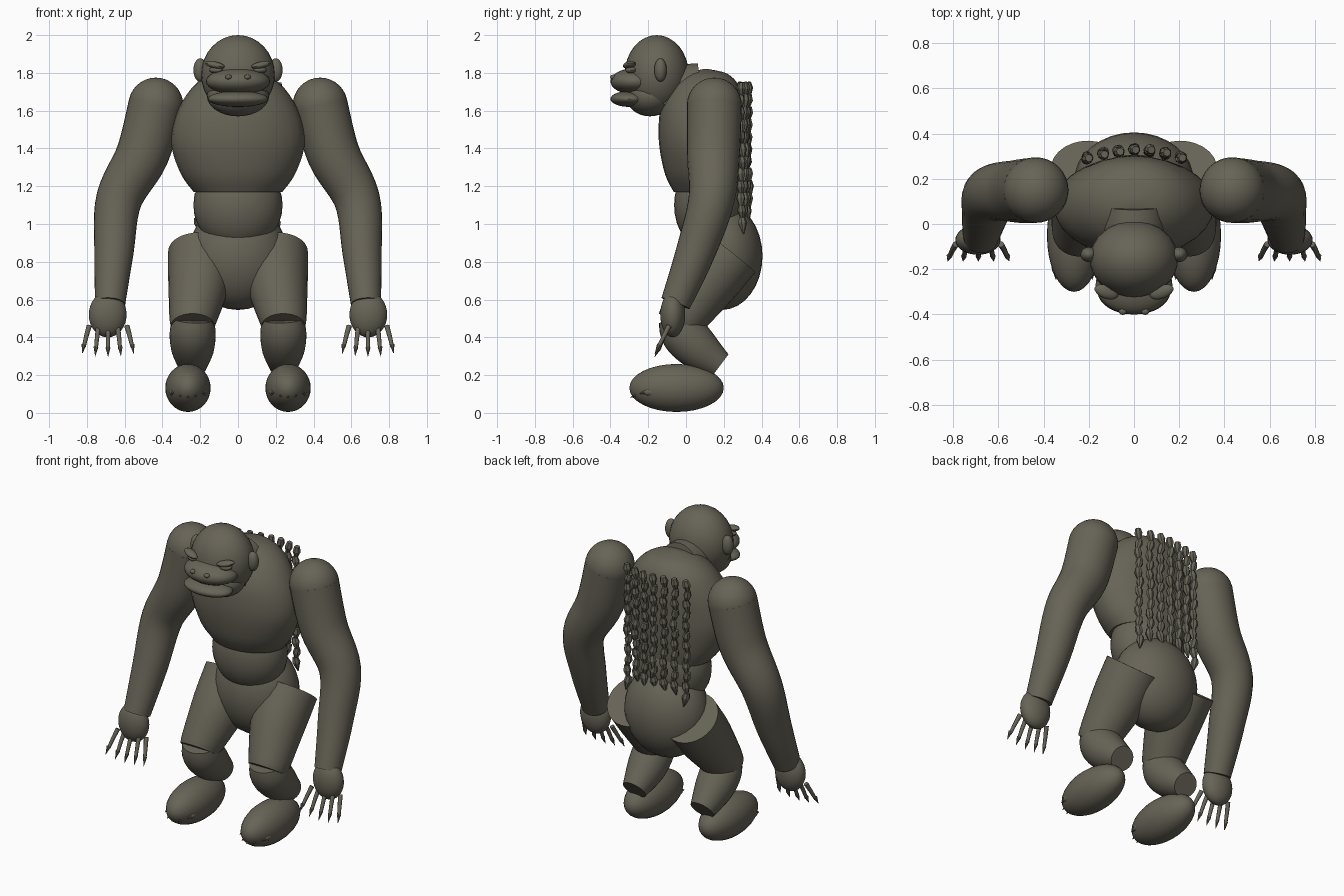
import bpy, bmesh, math, random
from mathutils import Vector, Matrix, Euler

random.seed(4)
if "Cube" in bpy.data.objects:
    bpy.data.objects.remove(bpy.data.objects["Cube"], do_unlink=True)

fur = bpy.data.materials.new("dark_olive_grey")
fur.use_nodes = True
colour = (0.135, 0.125, 0.094, 1)
fur.diffuse_color = colour
bsdf = next(n for n in fur.node_tree.nodes if n.type == "BSDF_PRINCIPLED")
bsdf.inputs["Base Color"].default_value = colour
bsdf.inputs["Roughness"].default_value = 0.8


def finish(name, bm):
    bmesh.ops.recalc_face_normals(bm, faces=bm.faces)
    mesh = bpy.data.meshes.new(name)
    bm.to_mesh(mesh)
    bm.free()
    for p in mesh.polygons:
        p.use_smooth = True
    mesh.set_sharp_from_angle(angle=math.radians(40))
    mesh.materials.append(fur)
    obj = bpy.data.objects.new(name, mesh)
    bpy.context.collection.objects.link(obj)
    return obj


def ellipsoid(name, centre, radii, turn=(0, 0, 0), seg=32):
    bm = bmesh.new()
    m = (Matrix.Translation(centre) @ Euler(turn).to_matrix().to_4x4()
         @ Matrix.Diagonal((*radii, 1)))
    bmesh.ops.create_uvsphere(bm, u_segments=seg, v_segments=seg // 2, radius=1, matrix=m)
    return finish(name, bm)


def smooth_path(points, steps):
    """Catmull-Rom interpolation of tuples of any length."""
    p = [points[0]] + list(points) + [points[-1]]
    out = []
    for i in range(1, len(p) - 2):
        for s in range(steps):
            t = s / steps
            out.append(tuple(
                0.5 * (2 * b + (c - a) * t + (2 * a - 5 * b + 4 * c - d) * t ** 2
                       + (3 * b - a - 3 * c + d) * t ** 3)
                for a, b, c, d in zip(*p[i - 1:i + 3])))
    return out + [tuple(points[-1])]


def skin(name, rings):
    """Bridge rings given as (centre, axis u, axis v) and cap both ends."""
    seg = 28 if len(rings) > 8 else 10
    bm = bmesh.new()
    loops = []
    for c, u, v in rings:
        angles = [2 * math.pi * k / seg for k in range(seg)]
        loops.append([bm.verts.new(c + u * math.cos(a) + v * math.sin(a)) for a in angles])
    for a, b in zip(loops, loops[1:]):
        for k in range(seg):
            n = (k + 1) % seg
            bm.faces.new((a[k], a[n], b[n], b[k]))
    bm.faces.new(loops[0])
    bm.faces.new(loops[-1])
    return finish(name, bm)


def limb(name, points, steps=5):
    """Round tube through (x, y, z, radius) points."""
    path = smooth_path(points, steps)
    rings = []
    for i, (x, y, z, r) in enumerate(path):
        a, b = path[max(i - 1, 0)], path[min(i + 1, len(path) - 1)]
        d = (Vector(b[:3]) - Vector(a[:3])).normalized()
        u = Vector((0, 1, 0)).cross(d) if abs(d.y) < 0.5 else Vector((1, 0, 0))
        u = (u - d * u.dot(d)).normalized()
        if u.x < 0:
            u = -u
        rings.append((Vector((x, y, z)), u * r, d.cross(u) * r))
    return skin(name, rings)


def cone(name, base, tip, r, seg=8, r_tip=0.0):
    a, b = Vector(base), Vector(tip)
    d = b - a
    bm = bmesh.new()
    m = Matrix.Translation((a + b) / 2) @ d.to_track_quat("Z", "Y").to_matrix().to_4x4()
    bmesh.ops.create_cone(bm, cap_ends=True, segments=seg, radius1=r, radius2=r_tip,
                          depth=d.length, matrix=m)
    return finish(name, bm)


# Chest: height, half width, front, back
chest = [(1.17, .235, -.065, .29), (1.26, .30, -.11, .295), (1.4, .35, -.14, .30),
         (1.52, .345, -.145, .30), (1.63, .305, -.13, .30), (1.73, .235, -.08, .28),
         (1.795, .14, 0, .22), (1.82, .02, .09, .12)]
skin("chest", [(Vector((0, (f + b) / 2, z)), Vector((w, 0, 0)), Vector((0, (b - f) / 2, 0)))
               for z, w, f, b in smooth_path(chest, 4)])
ellipsoid("belly", (0, .122, 1.1), (.236, .185, .245))
ellipsoid("pelvis", (0, .19, .83), (.265, .215, .285))
limb("neck", [(0, -.12, 1.64, .13), (0, -.03, 1.70, .14), (0, .08, 1.72, .13)])

# Head and face
ellipsoid("head", (0, -.155, 1.79), (.195, .17, .21))
ellipsoid("jaw", (0, -.19, 1.68), (.165, .13, .11))
ellipsoid("muzzle", (0, -.27, 1.755), (.17, .13, .07))
ellipsoid("lower_lip", (0, -.30, 1.662), (.16, .10, .042))

for s, side in ((1, "left"), (-1, "right")):
    ellipsoid(side + "_ear", (s * .2, -.135, 1.815), (.036, .033, .062))
    ellipsoid(side + "_brow", (s * .122, -.30, 1.842), (.056, .03, .018),
              (0, s * -.2, s * .35), 16)
    ellipsoid(side + "_eye", (s * .115, -.29, 1.815), (.04, .03, .018), (0, 0, s * .3), 16)
    ellipsoid(side + "_nostril", (s * .05, -.386, 1.778), (.018, .016, .013), seg=12)

    # Arm
    ellipsoid(side + "_shoulder", (s * .435, .15, 1.63), (.145, .145, .145))
    limb(side + "_arm", [(s * .435, .15, 1.63, .145), (s * .505, .145, 1.37, .14),
                         (s * .63, .135, 1.13, .122), (s * .657, .05, .85, .104),
                         (s * .677, -.055, .58, .08)], 6)
    ellipsoid(side + "_hand", (s * .69, -.07, .52), (.1, .066, .12))

    # Fingers fan outwards and end in hooked claws
    for i in range(5):
        f = i - 2
        x0, x1 = s * (.688 + .05 * f), s * (.688 + .064 * f)
        tip = .335 + .004 * f * f
        limb(f"{side}_finger_{i + 1}",
             [(x0, -.09, .46, .014), ((x0 + x1) / 2, -.115, .41, .012),
              (x1, -.145, tip, .010)], 3)
        cone(f"{side}_finger_claw_{i + 1}", (x1, -.142, tip + .01),
             (x1 + s * .004 * f, -.166, tip - .04), .013)

    # Leg
    limb(side + "_thigh", [(s * .20, .235, .85, .17), (s * .208, .11, .69, .162),
                           (s * .237, -.015, .51, .128), (s * .24, -.05, .46, .115)], 5)
    limb(side + "_shin", [(s * .237, -.035, .50, .11), (s * .24, -.01, .42, .122),
                          (s * .24, .07, .335, .112), (s * .24, .18, .25, .075)], 5)
    ellipsoid(side + "_foot", (s * .265, -.05, .132), (.12, .25, .127))

    # Toes follow the rounded front of the foot
    for i in range(5):
        f = i - 2
        x, y = s * (.265 + .04 * f), -.235 + .012 * f * f
        z = .09 + .005 * f * f
        ellipsoid(f"{side}_toe_{i + 1}", (x, y, z), (.02, .04, .021), seg=12)
        cone(f"{side}_toe_claw_{i + 1}", (x, y - .015, z + .003),
             (x, y - .062, z - .008), .017)

# Hanging strands of overlapping tufts down the back
for c in range(-3, 4):
    x, y = c * .069, .328 - .004 * c * c
    count = 11 if c % 3 else 12
    bm = bmesh.new()
    for k in range(count):
        top = Vector((x + .008 * (-1) ** k, y + .004 * math.sin(k + c), 1.75 - .065 * k))
        d = Vector((-.016 * (-1) ** k + random.uniform(-.006, .006),
                    random.uniform(-.012, .012), -.088))
        turn = d.to_track_quat("Z", "Y").to_matrix().to_4x4()
        for start, length, r1, r2 in ((0, .35, .017, .024), (.35, .65, .024, .003)):
            m = Matrix.Translation(top + d * (start + length / 2)) @ turn
            bmesh.ops.create_cone(bm, cap_ends=True, segments=7, radius1=r1, radius2=r2,
                                  depth=d.length * length, matrix=m)
    finish(f"back_strand_{c + 4}", bm)
